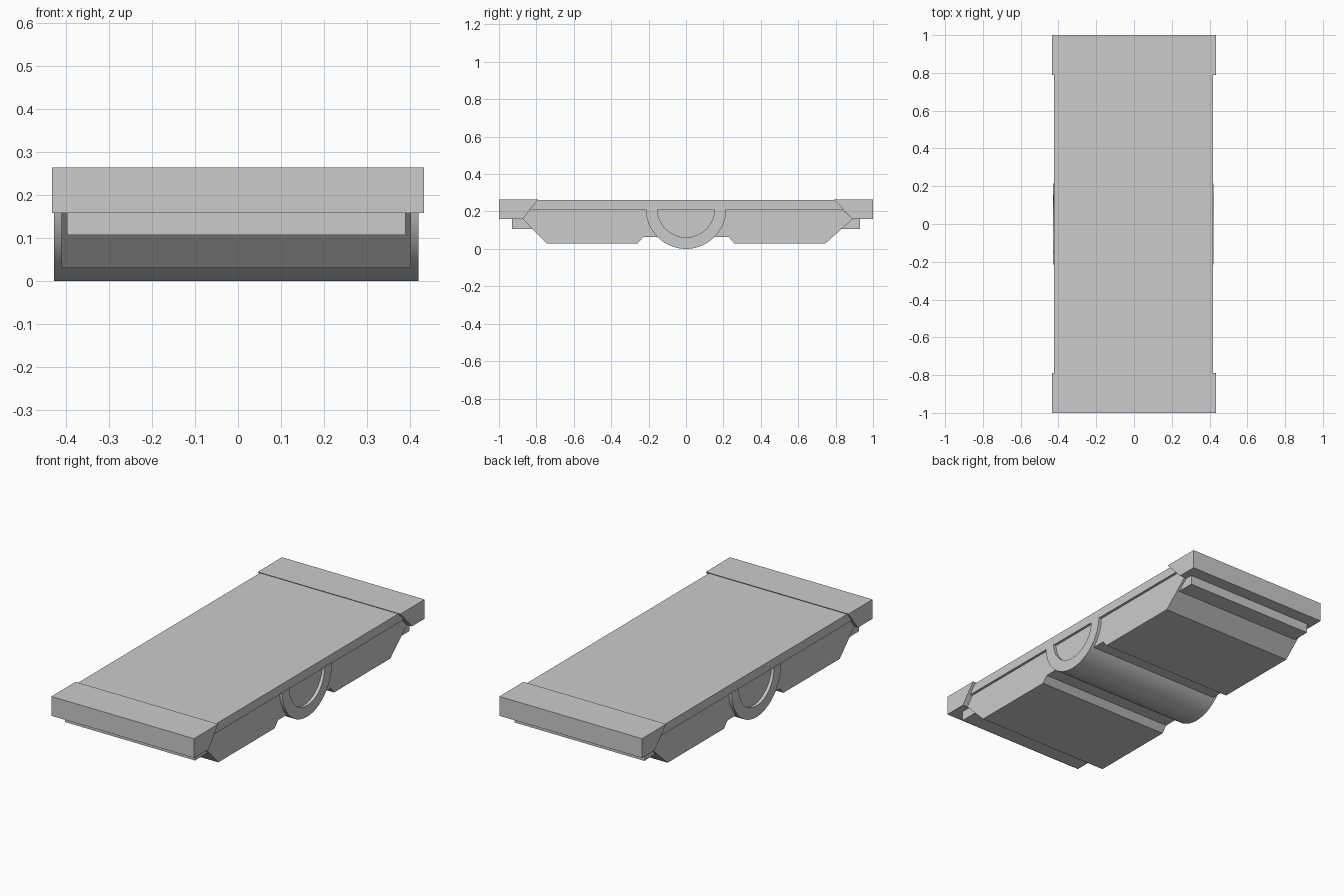
import bpy, bmesh
from math import sin, cos, pi

if "Cube" in bpy.data.objects:
    bpy.data.objects.remove(bpy.data.objects["Cube"])

GREY = (0.6, 0.6, 0.6, 1)
mat = bpy.data.materials.new("plain grey")
mat.use_nodes = True
mat.diffuse_color = GREY
mat.node_tree.nodes["Principled BSDF"].inputs["Base Color"].default_value = GREY

SHIFT = -0.004   # the underside sits slightly off centre


def extrude(name, profile, half, shift=SHIFT, smooth=False):
    """Extrude a (y, z) profile across x."""
    bm = bmesh.new()
    face = bm.faces.new([bm.verts.new((shift - half, y, z)) for y, z in profile])
    new = bmesh.ops.extrude_face_region(bm, geom=[face])["geom"]
    verts = [v for v in new if isinstance(v, bmesh.types.BMVert)]
    bmesh.ops.translate(bm, verts=verts, vec=(2 * half, 0, 0))
    bmesh.ops.recalc_face_normals(bm, faces=bm.faces)
    mesh = bpy.data.meshes.new(name)
    bm.to_mesh(mesh)
    bm.free()
    mesh.materials.append(mat)
    ob = bpy.data.objects.new(name, mesh)
    bpy.context.collection.objects.link(ob)
    if smooth:
        bpy.ops.object.select_all(action="DESELECT")
        ob.select_set(True)
        bpy.context.view_layer.objects.active = ob
        bpy.ops.object.shade_smooth_by_angle(angle=pi / 6)
    return ob


def arc(radius, centre=0.215, steps=40):
    """Lower half circle from front to back."""
    return [(-radius * cos(pi * i / steps), centre - radius * sin(pi * i / steps))
            for i in range(steps + 1)]


# Flat top deck
extrude("deck", [(-0.84, 0.21), (0.84, 0.21), (0.8, 0.26), (-0.8, 0.26)], 0.42, -0.003)

# End caps, underside blocks and end ledges
for side, sign, tip in (("front", -1, 0.873), ("back", 1, 0.89)):
    def flip(points):
        return [(sign * y, z) for y, z in points]
    extrude(side + "_cap", flip([(1, 0.265), (0.79, 0.265), (tip, 0.159), (1, 0.159)]),
            0.433, 0)
    extrude(side + "_underside", flip([
        (0, 0.212), (0.835, 0.212), (tip, 0.159), (0.746, 0.03),
        (0.258, 0.03), (0.228, 0.064), (0, 0.064)]), 0.407)
    extrude(side + "_ledge", flip([(0.93, 0.16), (0.93, 0.107), (0.8, 0.107), (0.8, 0.16)]),
            0.394)

# Central half-round barrel with raised rims at its ends
extrude("barrel", arc(0.215), 0.407, smooth=True)
for side, sign in (("left", 1), ("right", -1)):
    extrude(side + "_rim", arc(0.215) + arc(0.153)[::-1], 0.01,
            SHIFT + sign * 0.414, smooth=True)
